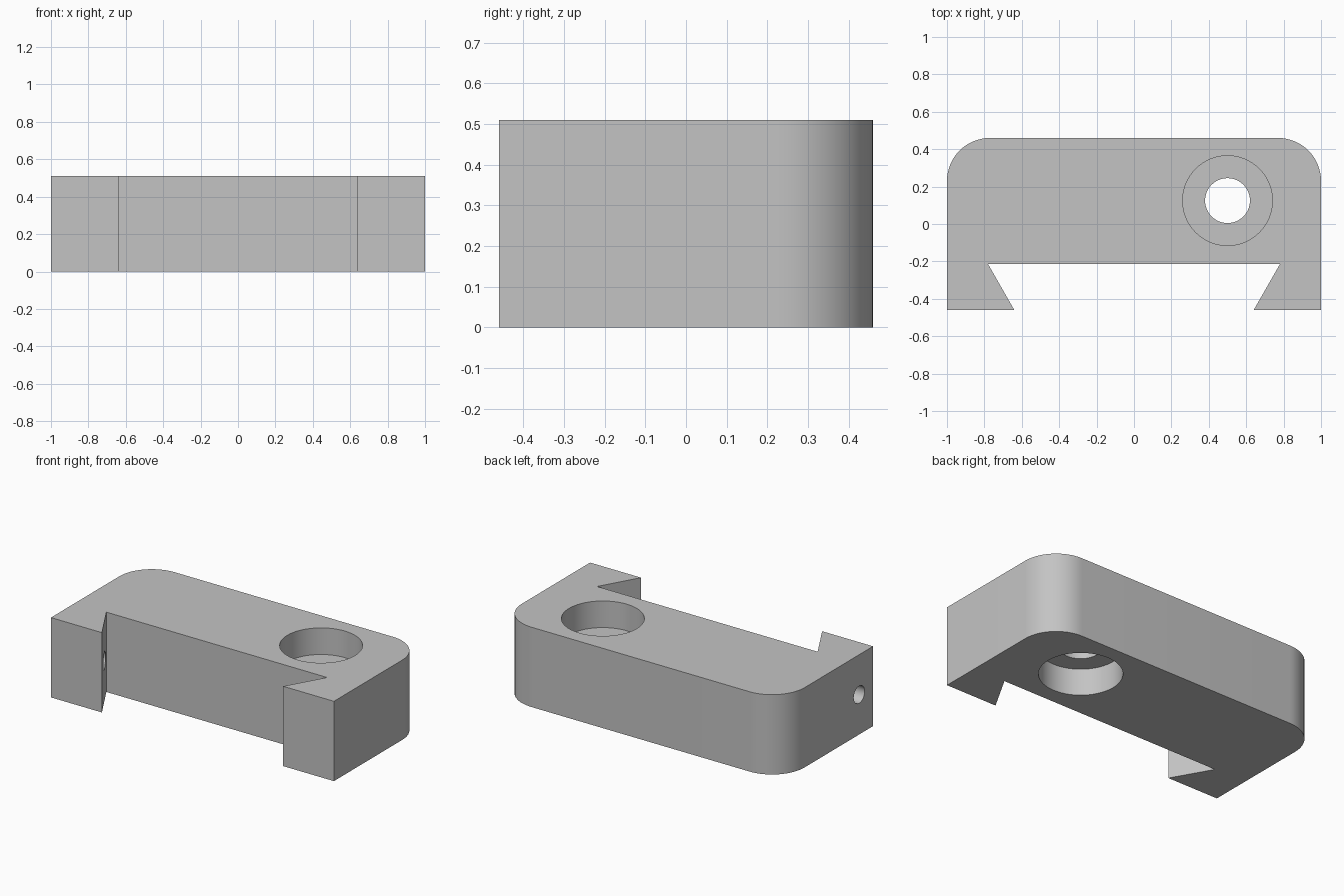
import bpy, bmesh
from math import sin, cos, pi, radians

if "Cube" in bpy.data.objects:
    bpy.data.objects.remove(bpy.data.objects["Cube"], do_unlink=True)

HEIGHT = 0.51
BACK, FRONT, SLOT = 0.46, -0.46, -0.215
RADIUS = 0.23

grey = bpy.data.materials.new("light grey")
grey.use_nodes = True
colour = (0.55, 0.55, 0.55, 1)
grey.diffuse_color = colour
grey.node_tree.nodes["Principled BSDF"].inputs["Base Color"].default_value = colour


def extrude_profile(name, points, height):
    """Make a prism from a flat outline."""
    bm = bmesh.new()
    face = bm.faces.new([bm.verts.new((x, y, 0)) for x, y in points])
    top = bmesh.ops.extrude_face_region(bm, geom=[face])["geom"]
    verts = [v for v in top if isinstance(v, bmesh.types.BMVert)]
    bmesh.ops.translate(bm, verts=verts, vec=(0, 0, height))
    bmesh.ops.recalc_face_normals(bm, faces=bm.faces)
    mesh = bpy.data.meshes.new(name)
    bm.to_mesh(mesh)
    bm.free()
    obj = bpy.data.objects.new(name, mesh)
    bpy.context.collection.objects.link(obj)
    return obj


def drill(target, radius, depth, location, rotation=(0, 0, 0)):
    """Cut a round hole and discard the cutter."""
    bpy.ops.mesh.primitive_cylinder_add(vertices=64, radius=radius, depth=depth,
                                        location=location, rotation=rotation)
    cutter = bpy.context.object
    cutter.name = "hole_cutter"
    cutter.hide_render = True
    mod = target.modifiers.new("hole", "BOOLEAN")
    mod.operation, mod.solver, mod.object = "DIFFERENCE", "EXACT", cutter
    bpy.context.view_layer.objects.active = target
    bpy.ops.object.modifier_apply(modifier=mod.name)
    bpy.data.objects.remove(cutter, do_unlink=True)


# Clamp outline: half of it, from the dovetail slot round to the back corner
half = [(0.78, SLOT), (0.64, FRONT), (1, FRONT)]
for i in range(17):
    a = pi / 2 * i / 16
    half.append((1 - RADIUS + RADIUS * cos(a), BACK - RADIUS + RADIUS * sin(a)))
outline = half + [(-x, y) for x, y in reversed(half)]
clamp = extrude_profile("dovetail_clamp", outline, HEIGHT)
clamp.data.materials.append(grey)

# Through hole with equal counterbores above and below
bore_x, bore_y, bore_depth = 0.5, 0.125, 0.17
drill(clamp, 0.12, 2, (bore_x, bore_y, HEIGHT / 2))
for z in (0, HEIGHT):
    drill(clamp, 0.24, 2 * bore_depth, (bore_x, bore_y, z))

# Set screw hole through one jaw
drill(clamp, 0.055, 0.6, (-0.9, -0.32, HEIGHT / 2), (0, pi / 2, 0))

# Smooth the round walls and keep the edges sharp
bpy.ops.object.select_all(action="DESELECT")
clamp.select_set(True)
bpy.context.view_layer.objects.active = clamp
bpy.ops.object.shade_smooth_by_angle(angle=radians(25))
